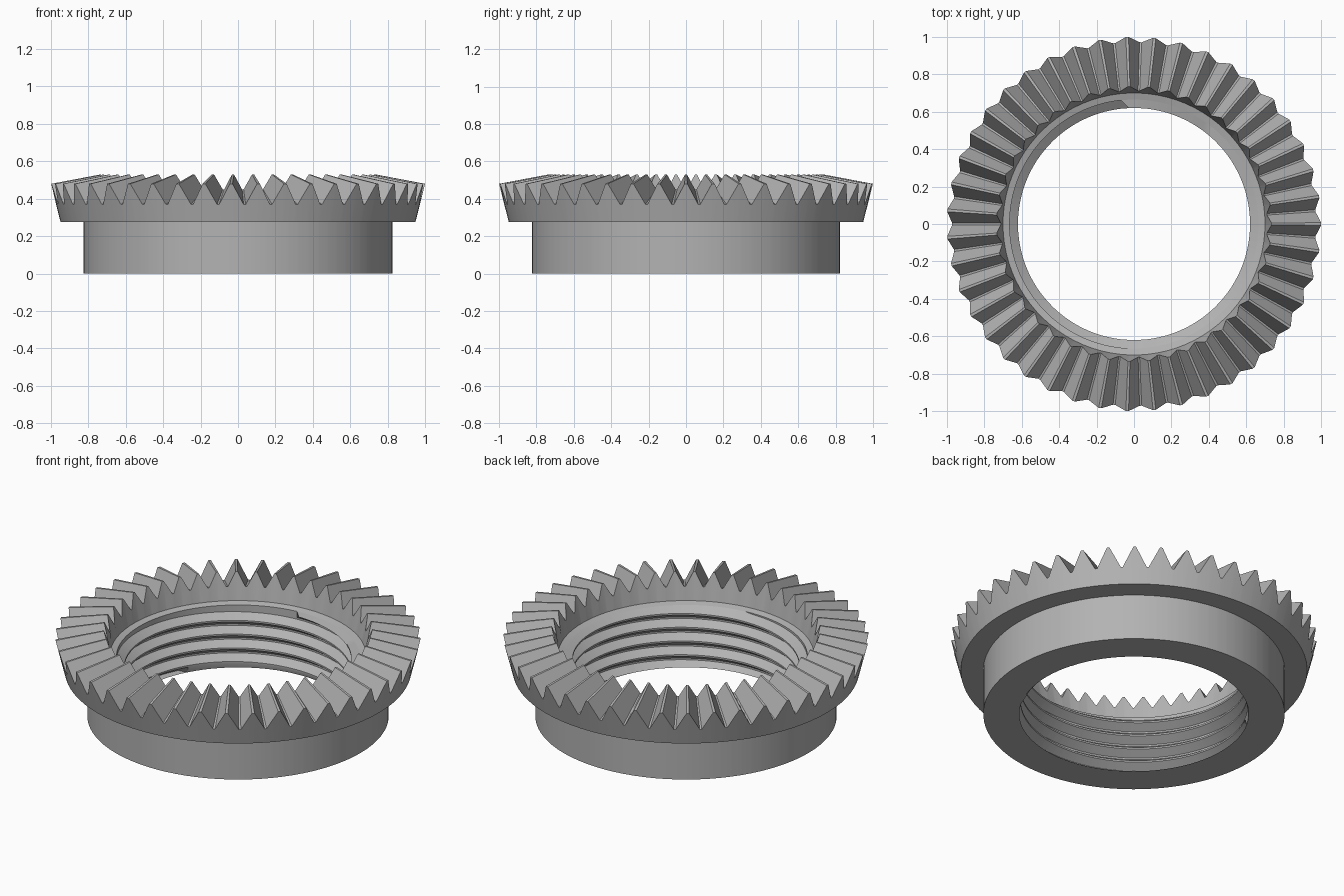
import bpy, bmesh, math

if "Cube" in bpy.data.objects:
    bpy.data.objects.remove(bpy.data.objects["Cube"], do_unlink=True)

TEETH = 43
STEP = math.tau / TEETH
PEAK, VALLEY = 0.05, 0.04      # half widths of the tooth tip and root, in steps
HOLE, GROOVE = 0.62, 0.665     # thread crest and root radii
PITCH, TURNS = 0.083, 4
THREAD_TOP = 0.36

steel = bpy.data.materials.new("plain_grey")
steel.use_nodes = True
grey = (0.45, 0.45, 0.45, 1)
steel.diffuse_color = grey
steel.node_tree.nodes["Principled BSDF"].inputs["Base Color"].default_value = grey


def loft(name, columns):
    """Skin neighbouring columns of (radius, angle, height) points."""
    bm = bmesh.new()
    grid = [[bm.verts.new((r * math.cos(a), r * math.sin(a), z)) for r, a, z in col]
            for col in columns]
    for left, right in zip(grid, grid[1:]):
        for j in range(len(left) - 1):
            bm.faces.new((left[j], right[j], right[j + 1], left[j + 1]))
    bmesh.ops.remove_doubles(bm, verts=bm.verts, dist=0.0002)
    bmesh.ops.dissolve_degenerate(bm, edges=bm.edges, dist=0.0002)
    mesh = bpy.data.meshes.new(name)
    bm.to_mesh(mesh)
    bm.free()
    mesh.materials.append(steel)
    obj = bpy.data.objects.new(name, mesh)
    bpy.context.collection.objects.link(obj)
    bpy.ops.object.select_all(action="DESELECT")
    obj.select_set(True)
    bpy.context.view_layer.objects.active = obj
    bpy.ops.object.shade_smooth_by_angle(angle=math.radians(25))
    return obj


# Column angles: two on each tooth tip, two in each root
angles = []
for t in range(TEETH):
    for offset, is_tip in ((-PEAK, True), (PEAK, True),
                           (0.5 - VALLEY, False), (0.5 + VALLEY, False)):
        angles.append(((t + offset) * STEP, is_tip))
angles.append((angles[0][0] + math.tau, True))

# Collar, flange and crown of bevel teeth
ring = []
for a, is_tip in angles:
    outer, inner = ((1.0, 0.48), (0.735, 0.53)) if is_tip else ((0.972, 0.37), (0.712, 0.45))
    profile = [(0.628, 0), (0.825, 0), (0.825, 0.275), (0.948, 0.275),
               outer, inner, (0.70, 0.37), (0.665, THREAD_TOP)]
    ring.append([(r, a, z) for r, z in profile])
loft("toothed_ring", ring)

# Helical thread inside the bore, trimmed at both ends
thread_form = [(0.0, HOLE), (0.12, HOLE), (0.5, GROOVE), (0.62, GROOVE)]
thread = []
for a, _ in angles:
    rise = (a - angles[0][0]) / math.tau
    column = [(0.628, a, 0)]
    for turn in range(-1, TURNS + 2):
        for phase, radius in thread_form:
            z = PITCH * (turn + phase + rise)
            if z <= 0.004:
                column.append((0.628, a, 0))
            elif z >= THREAD_TOP - 0.006:
                column.append((0.665, a, THREAD_TOP))
            else:
                column.append((radius, a, z))
    column.append((0.665, a, THREAD_TOP))
    thread.append(column[::-1])
loft("inner_thread", thread)
